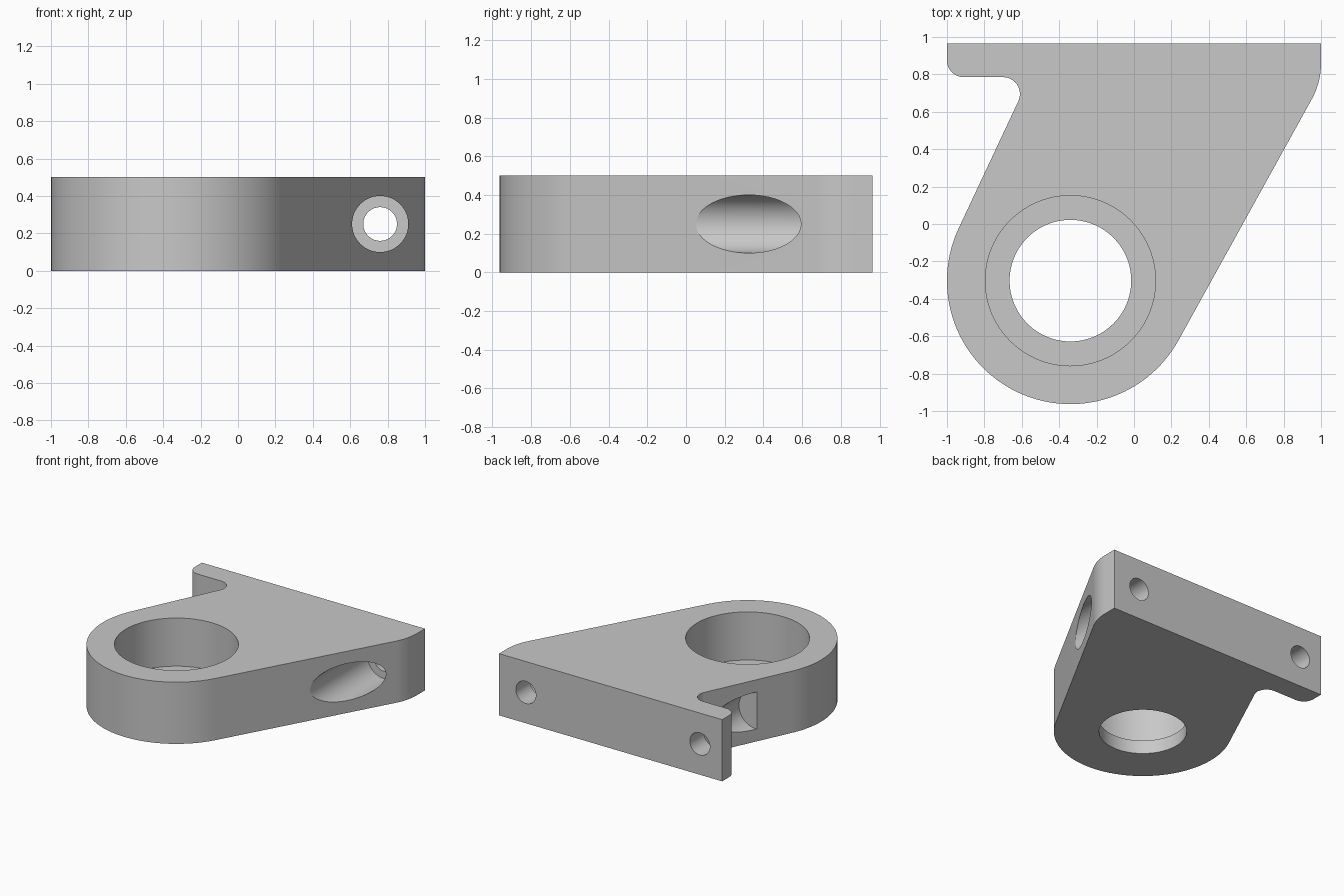
import bpy
import bmesh
from math import cos, sin, radians, pi
from mathutils import Matrix, Vector

if "Cube" in bpy.data.objects:
    bpy.data.objects.remove(bpy.data.objects["Cube"])

HEIGHT = 0.5
BACK = 0.965
FLANGE = 0.785             # front plane of the mounting flange
BORE = Vector((-0.34, -0.303))


def arc(cx, cy, r, start, end, steps):
    """Points along an arc, angles in degrees."""
    angles = [radians(start + (end - start) * i / steps) for i in range(steps + 1)]
    return [(cx + r * cos(a), cy + r * sin(a)) for a in angles]


def drill(body, centre, axis, radius, start, end):
    """Cut a round hole along Y or Z between two coordinates."""
    bm = bmesh.new()
    bmesh.ops.create_cone(bm, cap_ends=True, segments=96, radius1=radius,
                          radius2=radius, depth=end - start)
    middle = (start + end) / 2
    if axis == "Z":
        place = Matrix.Translation((centre[0], centre[1], middle))
    else:
        place = Matrix.Translation((centre[0], middle, centre[1])) @ Matrix.Rotation(pi / 2, 4, "X")
    bm.transform(place)
    mesh = bpy.data.meshes.new("hole_cutter")
    bm.to_mesh(mesh)
    bm.free()
    cutter = bpy.data.objects.new("hole_cutter", mesh)
    cutter.hide_render = True
    bpy.context.collection.objects.link(cutter)

    mod = body.modifiers.new("hole", "BOOLEAN")
    mod.operation = "DIFFERENCE"
    mod.solver = "EXACT"
    mod.object = cutter
    bpy.ops.object.modifier_apply(modifier=mod.name)
    bpy.data.objects.remove(cutter)


# Grey metal
metal = bpy.data.materials.new("grey_metal")
metal.use_nodes = True
grey = (0.58, 0.58, 0.58, 1)
metal.diffuse_color = grey
metal.node_tree.nodes["Principled BSDF"].inputs["Base Color"].default_value = grey

# Bracket outline, counter-clockwise: boss, right shoulder, flange, inner fillet
outline = arc(BORE.x, BORE.y, 0.66, 154, 331, 72)
outline += arc(0.6, 0.86, 0.4, -29, 0, 12)
outline += [(1, BACK), (-1, BACK)]
outline += arc(-0.91, FLANGE + 0.09, 0.09, 180, 270, 16)
outline += arc(-0.70, FLANGE - 0.09, 0.09, 90, -26, 20)

bm = bmesh.new()
base = bm.faces.new([bm.verts.new((x, y, 0)) for x, y in outline])
top = bmesh.ops.extrude_face_region(bm, geom=[base])
bmesh.ops.translate(bm, vec=(0, 0, HEIGHT),
                    verts=[v for v in top["geom"] if isinstance(v, bmesh.types.BMVert)])
bmesh.ops.recalc_face_normals(bm, faces=bm.faces)
mesh = bpy.data.meshes.new("bracket_body")
bm.to_mesh(mesh)
bm.free()
mesh.materials.append(metal)
bracket = bpy.data.objects.new("bracket_body", mesh)
bpy.context.collection.objects.link(bracket)
bpy.ops.object.select_all(action="DESELECT")
bracket.select_set(True)
bpy.context.view_layer.objects.active = bracket

# Main bore with its bearing seat
drill(bracket, BORE, "Z", 0.325, -0.1, HEIGHT + 0.1)
drill(bracket, BORE, "Z", 0.455, 0.11, HEIGHT + 0.1)

# Flange screw holes with clearance for the screw heads
for x, start in ((0.76, -0.3), (-0.8, 0.25)):
    drill(bracket, (x, HEIGHT / 2), "Y", 0.15, start, FLANGE - 0.001)
    drill(bracket, (x, HEIGHT / 2), "Y", 0.09, FLANGE - 0.1, BACK + 0.1)

bpy.ops.object.shade_smooth_by_angle(angle=radians(25))
